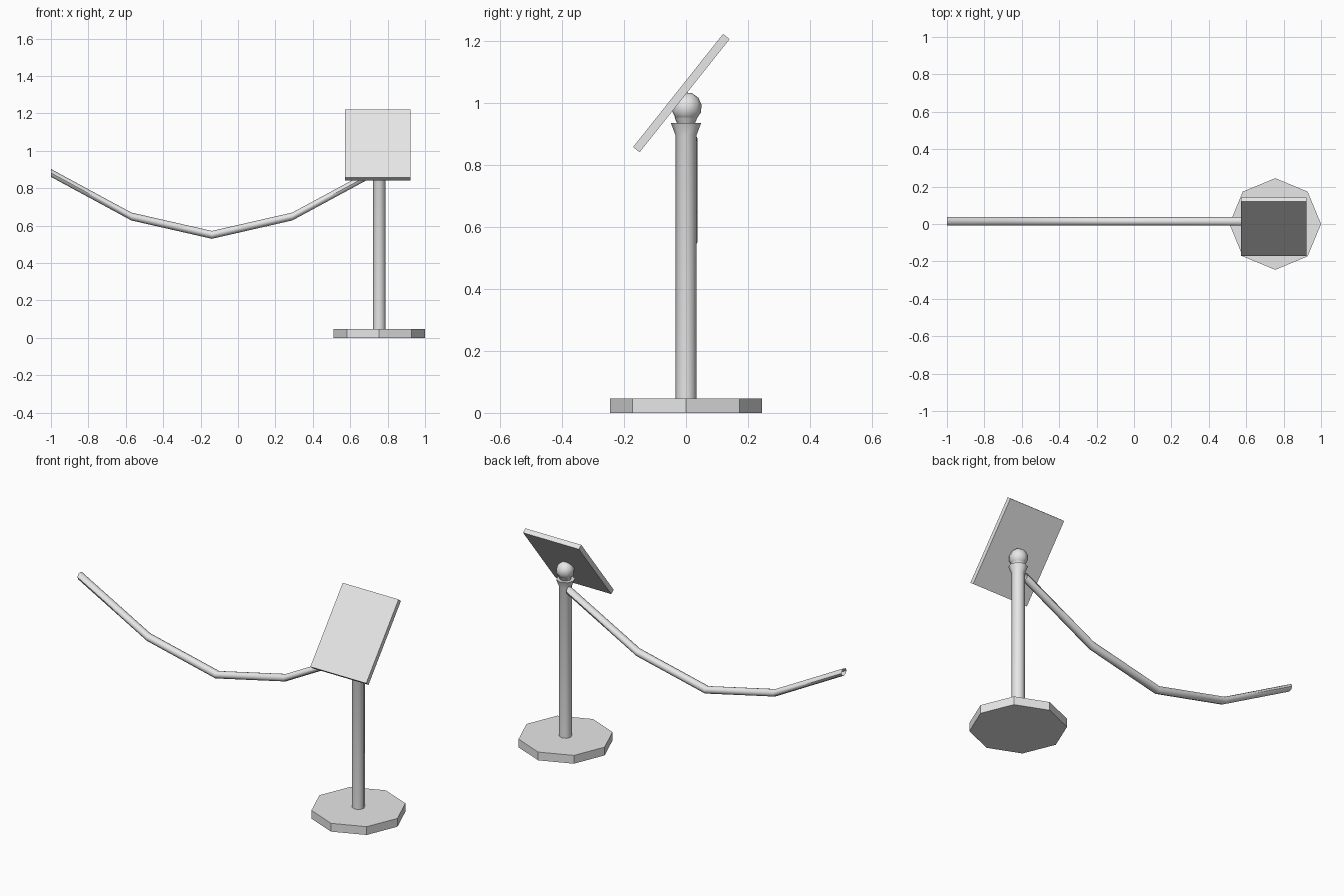
import bpy, bmesh, math
from mathutils import Vector, Matrix

cube = bpy.data.objects.get("Cube")
if cube:
    bpy.data.objects.remove(cube, do_unlink=True)

POST_X = 0.755   # post axis
SIDES = 8

grey = bpy.data.materials.new("light_grey")
grey.use_nodes = True
grey.diffuse_color = (0.8, 0.8, 0.8, 1)
grey.node_tree.nodes["Principled BSDF"].inputs["Base Color"].default_value = (0.8, 0.8, 0.8, 1)


def finish(name, bm, smooth_angle=None):
    """Turn a bmesh into a named, coloured object."""
    bmesh.ops.recalc_face_normals(bm, faces=bm.faces)
    mesh = bpy.data.meshes.new(name)
    bm.to_mesh(mesh)
    bm.free()
    mesh.materials.append(grey)
    obj = bpy.data.objects.new(name, mesh)
    bpy.context.collection.objects.link(obj)
    if smooth_angle:
        bpy.ops.object.select_all(action='DESELECT')
        obj.select_set(True)
        bpy.context.view_layer.objects.active = obj
        bpy.ops.object.shade_smooth_by_angle(angle=math.radians(smooth_angle))
    return obj


def skin(bm, rings, caps):
    """Bridge rings of points into a tube, with optional end caps."""
    rows = [[bm.verts.new(p) for p in ring] for ring in rings]
    n = len(rows[0])
    for a, b in zip(rows, rows[1:]):
        for i in range(n):
            j = (i + 1) % n
            bm.faces.new((a[i], a[j], b[j], b[i]))
    if caps:
        bm.faces.new(rows[0][::-1])
        bm.faces.new(rows[-1])


def lathe(name, profile, smooth_angle=None):
    """Eight-sided turned part around the post axis from (radius, z) points."""
    bm = bmesh.new()
    angles = [math.tau * i / SIDES for i in range(SIDES)]
    skin(bm, [[(POST_X + r * math.cos(a), r * math.sin(a), z) for a in angles]
              for r, z in profile], True)
    return finish(name, bm, smooth_angle)


# Octagonal foot
lathe("base", [(0.245, 0), (0.245, 0.047)])

# Post with flared collar, then the short neck under the ball
lathe("post", [(0.034, 0.047), (0.034, 0.895), (0.049, 0.935)], 50)
lathe("neck", [(0.027, 0.93), (0.037, 0.952)], 50)

# Ball joint, leaning with the sign
bm = bmesh.new()
bmesh.ops.create_uvsphere(bm, u_segments=8, v_segments=6, radius=0.049)
bmesh.ops.transform(bm, verts=bm.verts, matrix=Matrix.Translation((POST_X, 0.002, 0.985))
                    @ Matrix.Rotation(math.radians(-20), 4, 'X'))
finish("ball_joint", bm, 50)

# Tilted sign plate
bm = bmesh.new()
bmesh.ops.create_cube(bm, size=1)
bmesh.ops.transform(bm, verts=bm.verts, matrix=Matrix.Translation((0.748, -0.015, 1.031))
                    @ Matrix.Rotation(math.radians(51.5), 4, 'X')
                    @ Matrix.Diagonal((0.35, 0.466, 0.027, 1)))
finish("sign_plate", bm)

# Sagging barrier rope: open tube with upright cross-sections
path = [(-1, 0.882), (-0.57, 0.649), (-0.14, 0.551), (0.29, 0.649), (0.725, 0.884)]
bm = bmesh.new()
skin(bm, [[(x, 0.014 + 0.023 * math.cos(math.tau * i / SIDES),
            z + 0.021 * math.sin(math.tau * i / SIDES)) for i in range(SIDES)]
          for x, z in path], False)
finish("rope", bm, 50)
